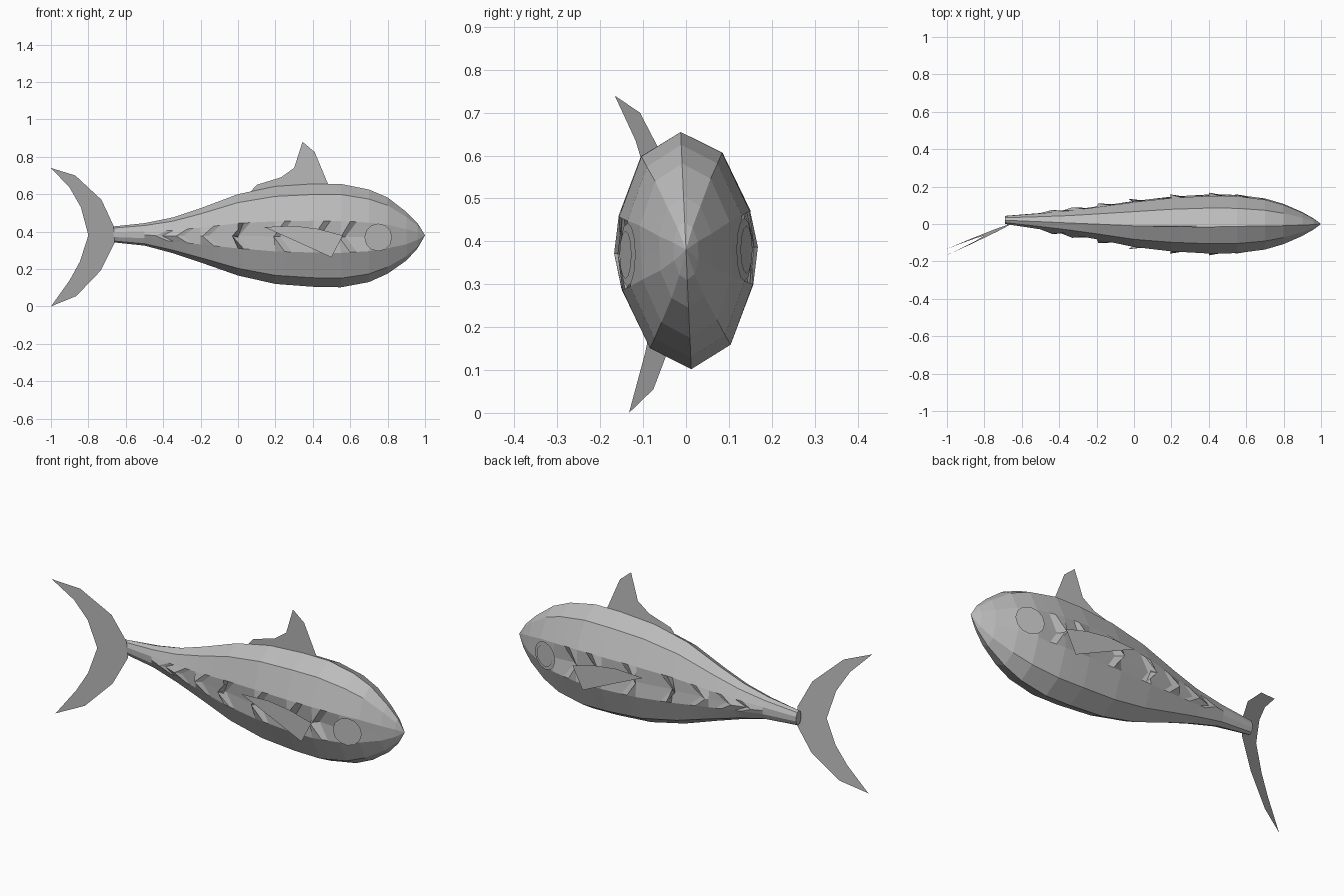
import bpy
import bmesh
from math import sin, cos, radians, tau

if "Cube" in bpy.data.objects:
    bpy.data.objects.remove(bpy.data.objects["Cube"], do_unlink=True)

grey = bpy.data.materials.new("plain grey")
grey.use_nodes = True
grey.diffuse_color = (0.5, 0.5, 0.5, 1)
grey.node_tree.nodes["Principled BSDF"].inputs["Base Color"].default_value = grey.diffuse_color


def make_object(name, bm):
    """Turn a bmesh into a flat-shaded grey object."""
    mesh = bpy.data.meshes.new(name)
    bm.to_mesh(mesh)
    bm.free()
    mesh.materials.append(grey)
    obj = bpy.data.objects.new(name, mesh)
    bpy.context.collection.objects.link(obj)
    return obj


def make_plate(name, outline, depth, flip=False):
    """Flat plate from an (x, z) outline; depth gives y at each point."""
    bm = bmesh.new()
    verts = [bm.verts.new((x, depth(x, z), z)) for x, z in outline]
    face = bm.faces.new(verts)
    face.normal_update()
    if (face.normal.y > 0) != flip:
        face.normal_flip()
    return make_object(name, bm)


def sample(profile, x):
    """Read top, bottom, half width and middle y at x."""
    for a, b in zip(profile, profile[1:]):
        if x <= b[0]:
            t = (x - a[0]) / (b[0] - a[0])
            return [p + (q - p) * t for p, q in zip(a[1:], b[1:])]
    return profile[-1][1:]


# Body: x, top, bottom, half width, middle y
profile = [
    (-0.69, 0.425, 0.345, 0.022, 0.022),
    (-0.5, 0.445, 0.325, 0.045, 0.015),
    (-0.35, 0.475, 0.285, 0.065, 0.01),
    (-0.2, 0.525, 0.235, 0.09, 0.006),
    (0, 0.60, 0.165, 0.126, 0),
    (0.2, 0.642, 0.12, 0.15, 0),
    (0.4, 0.655, 0.105, 0.162, 0),
    (0.55, 0.655, 0.102, 0.16, 0),
    (0.7, 0.625, 0.13, 0.14, 0),
    (0.8, 0.582, 0.175, 0.11, 0),
    (0.9, 0.505, 0.245, 0.065, 0),
    (0.96, 0.445, 0.31, 0.03, 0),
]
ridges = [-0.38, -0.27, -0.13, 0.03, 0.25, 0.46, 0.6]
step = 0.035
stations = [(p[0], 0) for p in profile]
for r in ridges:
    stations = [s for s in stations if not r - 0.03 < s[0] < r + step + 0.03]
    stations += [(r, 1), (r + step, -1)]
stations.sort()

# Ten-sided section with an extra row along each flank for the ridges
angles = sorted([18 + 36 * i for i in range(10)] + [0, 180])
bm = bmesh.new()
rings = []
for x, tooth in stations:
    top, bottom, half, mid = sample(profile, x)
    centre, tall = (top + bottom) / 2, (top - bottom) / 2
    ring = []
    for a in angles:
        y, z = half * cos(radians(a)), tall * sin(radians(a))
        shift = 0
        if a in (0, 180):
            y *= 0.95 + (0.09 if tooth > 0 else 0.13) * tooth
            shift = -0.06 if tooth else 0
        ring.append(bm.verts.new((x + shift, mid + y - 0.045 * z, centre + z + 0.045 * y)))
    rings.append(ring)
count = len(angles)
for a, b in zip(rings, rings[1:]):
    for i in range(count):
        j = (i + 1) % count
        bm.faces.new((a[i], a[j], b[j], b[i]))
nose = bm.verts.new((1, 0, 0.38))
for i in range(count):
    bm.faces.new((rings[-1][i], rings[-1][(i + 1) % count], nose))
bm.faces.new(rings[0])
bmesh.ops.recalc_face_normals(bm, faces=bm.faces)
make_object("body", bm)

# Tail fin, swept towards one side
tail = [
    (-1, 0.74), (-0.87, 0.70), (-0.73, 0.57), (-0.665, 0.43), (-0.66, 0.34),
    (-0.735, 0.19), (-0.865, 0.055), (-1, 0), (-0.9, 0.14), (-0.845, 0.24),
    (-0.8, 0.38), (-0.84, 0.53), (-0.9, 0.635),
]
make_plate("tail_fin", tail, lambda x, z: 0.44 * (x + 0.66) - 0.045 * (z - 0.37))

# Dorsal fin
dorsal = [
    (0.06, 0.605), (0.1, 0.65), (0.23, 0.69), (0.3, 0.74), (0.345, 0.88),
    (0.41, 0.825), (0.485, 0.645), (0.3, 0.63),
]
make_plate("dorsal_fin", dorsal, lambda x, z: -0.012 - 0.045 * (z - 0.65))

# Side fins and eyes, one of each per side
pectoral = [
    (0.14, 0.43), (0.3, 0.437), (0.43, 0.42), (0.56, 0.385), (0.5, 0.268), (0.33, 0.345),
]


def disc(radius, lift):
    return [(0.75 + radius * cos(tau * i / 12), 0.375 + lift + radius * sin(tau * i / 12))
            for i in range(12)]


for side, word in ((1, "left"), (-1, "right")):
    lift = 0.006 * side
    fin = [(x, z + lift) for x, z in pectoral]
    make_plate(word + "_side_fin", fin, lambda x, z: side * 0.171, side > 0)
    for part, radius, out in (("eye", 0.074, 0.136), ("pupil", 0.056, 0.141)):
        make_plate(word + "_" + part, disc(radius, lift),
                   lambda x, z: side * (out - 0.25 * (x - 0.75)), side > 0)
